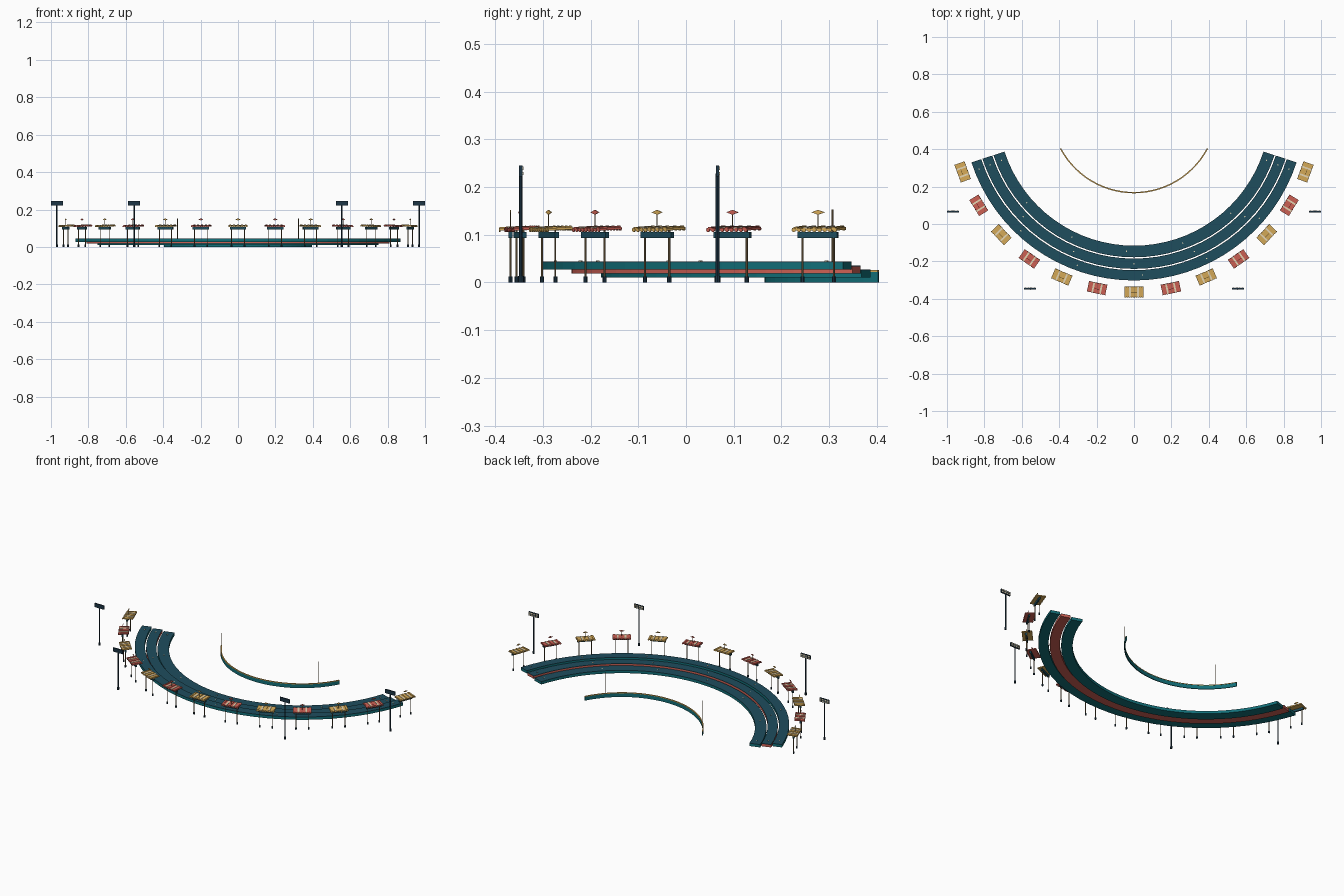
import bpy, bmesh, math
from mathutils import Matrix

if "Cube" in bpy.data.objects:
    bpy.data.objects.remove(bpy.data.objects["Cube"])

CY = 0.612  # common centre of all arcs


def mat(name, rgb):
    m = bpy.data.materials.new(name)
    m.diffuse_color = (*rgb, 1)
    m.use_nodes = True
    m.node_tree.nodes["Principled BSDF"].inputs["Base Color"].default_value = m.diffuse_color
    return m


NAVY = mat("navy", (0.012, 0.035, 0.06))
DECK = mat("deck_blue", (0.013, 0.075, 0.11))
TEAL = mat("teal", (0.006, 0.16, 0.19))
CORAL = mat("coral", (0.62, 0.12, 0.09))
GOLD = mat("gold", (0.68, 0.41, 0.10))
CREAM = mat("cream", (0.80, 0.68, 0.46))
WOOD = mat("wood", (0.25, 0.17, 0.08))


def finish(name, bm, material):
    bmesh.ops.recalc_face_normals(bm, faces=bm.faces)
    me = bpy.data.meshes.new(name)
    bm.to_mesh(me)
    bm.free()
    me.materials.append(material)
    ob = bpy.data.objects.new(name, me)
    bpy.context.collection.objects.link(ob)
    return ob


def frame(deg, r):
    """Local frame on an arc: x tangent, y towards the centre."""
    a = math.radians(deg)
    return Matrix.Translation((r * math.sin(a), CY - r * math.cos(a), 0)) @ Matrix.Rotation(a, 4, 'Z')


def arc(name, r0, r1, z0, z1, half, n, material):
    """Curved slab of rectangular section, swept between -half and +half degrees."""
    bm = bmesh.new()
    rings = []
    for i in range(n + 1):
        a = math.radians(-half + 2 * half * i / n)
        rings.append([bm.verts.new((r * math.sin(a), CY - r * math.cos(a), z))
                      for r, z in ((r0, z0), (r1, z0), (r1, z1), (r0, z1))])
    for p, q in zip(rings, rings[1:]):
        for k in range(4):
            bm.faces.new((p[k], p[(k + 1) % 4], q[(k + 1) % 4], q[k]))
    bm.faces.new(rings[0])
    bm.faces.new(rings[-1])
    return finish(name, bm, material)


def box(name, c, s, material, M=Matrix()):
    bm = bmesh.new()
    bmesh.ops.create_cube(bm, size=1, matrix=M @ Matrix.Translation(c) @ Matrix.Diagonal((*s, 1)))
    return finish(name, bm, material)


def rod(name, x, y, z0, z1, r, material, M=Matrix(), n=8):
    bm = bmesh.new()
    bmesh.ops.create_cone(bm, cap_ends=True, segments=n, radius1=r, radius2=r, depth=z1 - z0,
                          matrix=M @ Matrix.Translation((x, y, (z0 + z1) / 2)))
    return finish(name, bm, material)


# Three stepped, floating seating tiers with dark decks
tiers = [(0.728, 0.790, TEAL), (0.797, 0.852, CORAL), (0.859, 0.914, TEAL)]
for i, (r0, r1, m) in enumerate(tiers):
    z = 0.010 + 0.0085 * i
    arc(f"tier_body_{i}", r0, r1, z, z + 0.015, 72, 32, m)
    arc(f"tier_deck_{i}", r0, r1, z + 0.015, z + 0.017, 72, 32, DECK)
    # small aisle markers
    for k in range(-3, 4):
        box(f"aisle_marker_{i}", (0, 0, z + 0.018), (0.006, 0.006, 0.002), CREAM,
            frame(k * 23 + (i - 1) * 3 if abs(k) < 3 else k * 23, (r0 + r1) / 2))

# Inner barrier with gold rail and two slim poles
arc("barrier_wall", 0.442, 0.447, 0, 0.022, 62, 28, TEAL)
arc("barrier_rail", 0.441, 0.448, 0.022, 0.026, 62, 28, GOLD)
for s in (-1, 1):
    rod("barrier_pole", 0, 0, 0, 0.153, 0.0017, WOOD, frame(s * 46.7, 0.4445))

# Ring of thirteen canopies
for i in range(-6, 7):
    M = frame(i * 70 / 6, 0.977)
    main = CORAL if i % 2 else GOLD
    for x in (-0.035, 0.035):
        rod("canopy_leg", x, -0.003, 0.010, 0.110, 0.0022, WOOD, M)
        rod("canopy_foot", x, -0.003, 0, 0.012, 0.0045, NAVY, M)
    box("canopy_board", (0, -0.003, 0.0995), (0.088, 0.009, 0.013), DECK, M)
    # slightly pitched roof with raised stripes
    R = M @ Matrix.Translation((0, 0.002, 0.1125)) @ Matrix.Rotation(math.radians(3), 4, 'X')
    box("canopy_roof", (0, 0, 0), (0.10, 0.055, 0.005), main, R)
    for k in range(-2, 3):
        box("canopy_stripe", (k * 0.021, 0, 0.003), (0.009, 0.055, 0.004), CREAM if k % 2 else main, R)
    for y in (-0.0275, 0.0275):
        for k in range(-4, 5):
            rod("canopy_scallop", k * 0.0115, 0, -0.003, 0.003, 0.0045, main,
                R @ Matrix.Translation((0, y, -0.001)) @ Matrix.Rotation(math.pi / 2, 4, 'X')
                @ Matrix.Diagonal((1, 1, 0.4, 1)))
    rod("flag_pole", 0, -0.003, 0.112, 0.150, 0.001, WOOD, M, 6)
    # diamond pennant
    bm = bmesh.new()
    bmesh.ops.create_cone(bm, cap_ends=True, segments=4, radius1=1, radius2=1, depth=1,
                          matrix=M @ Matrix.Translation((0, -0.003, 0.147))
                          @ Matrix.Diagonal((0.015, 0.002, 0.005, 1)) @ Matrix.Rotation(math.pi / 2, 4, 'X'))
    finish("flag_diamond", bm, main)

# Four floodlight masts
for x, y in ((0.555, -0.346), (0.968, 0.066)):
    for s in (-1, 1):
        T = Matrix.Translation((s * x, y, 0))
        rod("mast_base", 0, 0, 0, 0.014, 0.006, NAVY, T)
        rod("mast_pole", 0, 0, 0.012, 0.228, 0.0038, NAVY, T)
        box("lamp_panel", (0, 0, 0.234), (0.064, 0.007, 0.023), NAVY, T)
        for k in range(4):
            for z in (0.2285, 0.2395):
                box("lamp", (-0.024 + 0.016 * k, 0.004, z), (0.011, 0.003, 0.007), CREAM, T)
